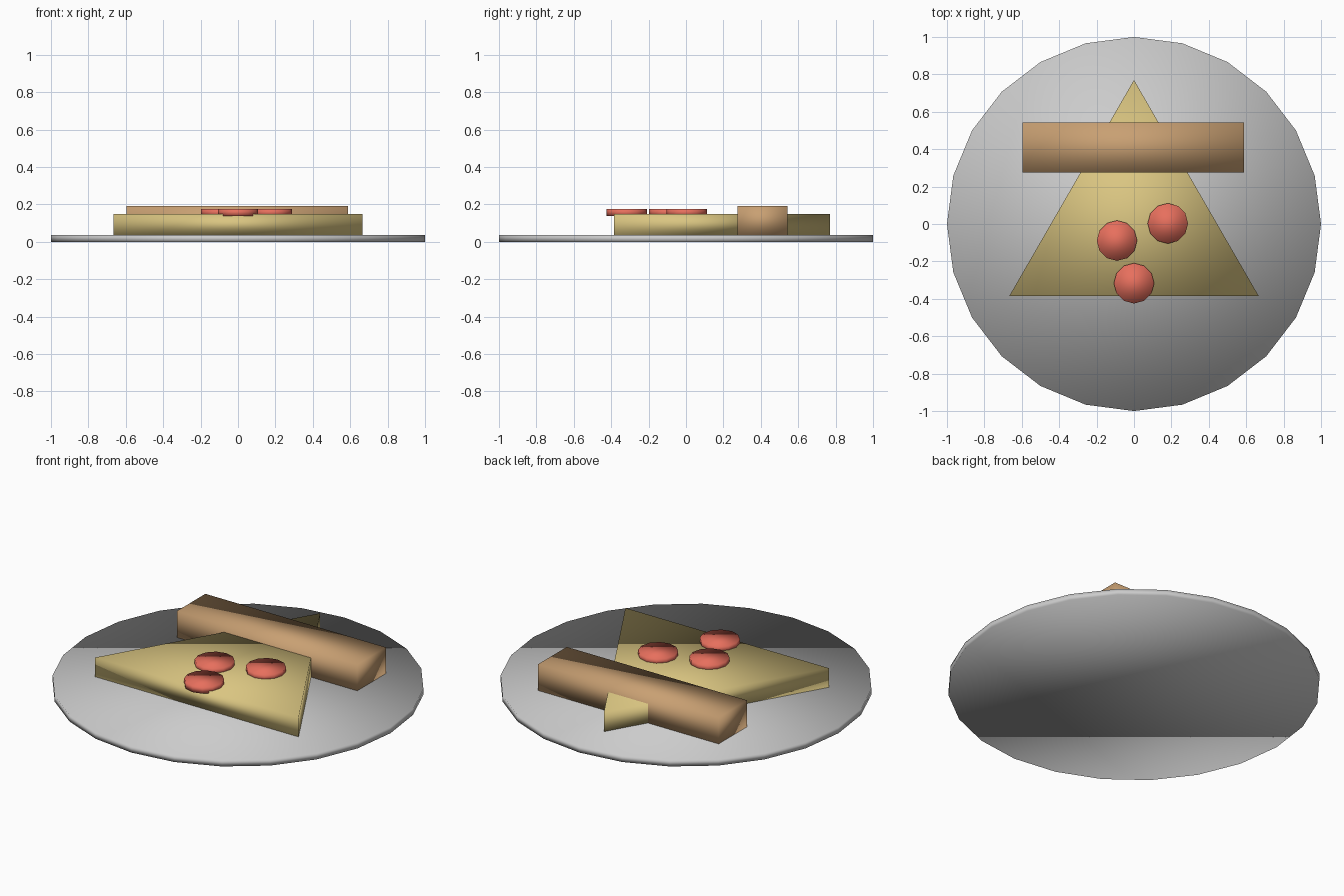
import bpy
from math import radians

cube = bpy.data.objects.get("Cube")
if cube:
    bpy.data.objects.remove(cube, do_unlink=True)


def material(name, rgb):
    m = bpy.data.materials.new(name)
    m.use_nodes = True
    colour = (*rgb, 1)
    m.diffuse_color = colour
    m.node_tree.nodes["Principled BSDF"].inputs["Base Color"].default_value = colour
    return m


def finish(name, mat):
    ob = bpy.context.object
    ob.name = name
    ob.data.materials.append(mat)
    bpy.ops.object.shade_smooth()
    return ob


def disc(name, mat, sides, radius, x, y, bottom, top):
    """Upright prism with one corner pointing to the back."""
    bpy.ops.mesh.primitive_cylinder_add(
        vertices=sides, radius=radius, depth=top - bottom,
        location=(x, y, (bottom + top) / 2))
    return finish(name, mat)


grey = material("plate grey", (0.6, 0.6, 0.6))
cheese = material("cheese yellow", (0.7, 0.56, 0.22))
brown = material("crust brown", (0.58, 0.35, 0.17))
red = material("pepperoni red", (0.8, 0.16, 0.11))

# Plate and triangular slice
disc("plate", grey, 24, 1.0, 0, 0, 0, 0.036)
disc("cheese_slice", cheese, 3, 0.77, 0, 0, 0.036, 0.15)

# Crust bar across the slice
bpy.ops.mesh.primitive_cube_add(size=1, location=(-0.003, 0.41, 0.114))
bpy.context.object.scale = (1.184, 0.268, 0.156)
bpy.ops.object.transform_apply(location=False, rotation=False, scale=True)
finish("crust", brown)

# Pepperoni rounds
for i, (x, y) in enumerate([(0, -0.317), (-0.091, -0.089), (0.181, 0.003)], 1):
    disc(f"pepperoni_{i}", red, 12, 0.108, x, y, 0.138, 0.176)
